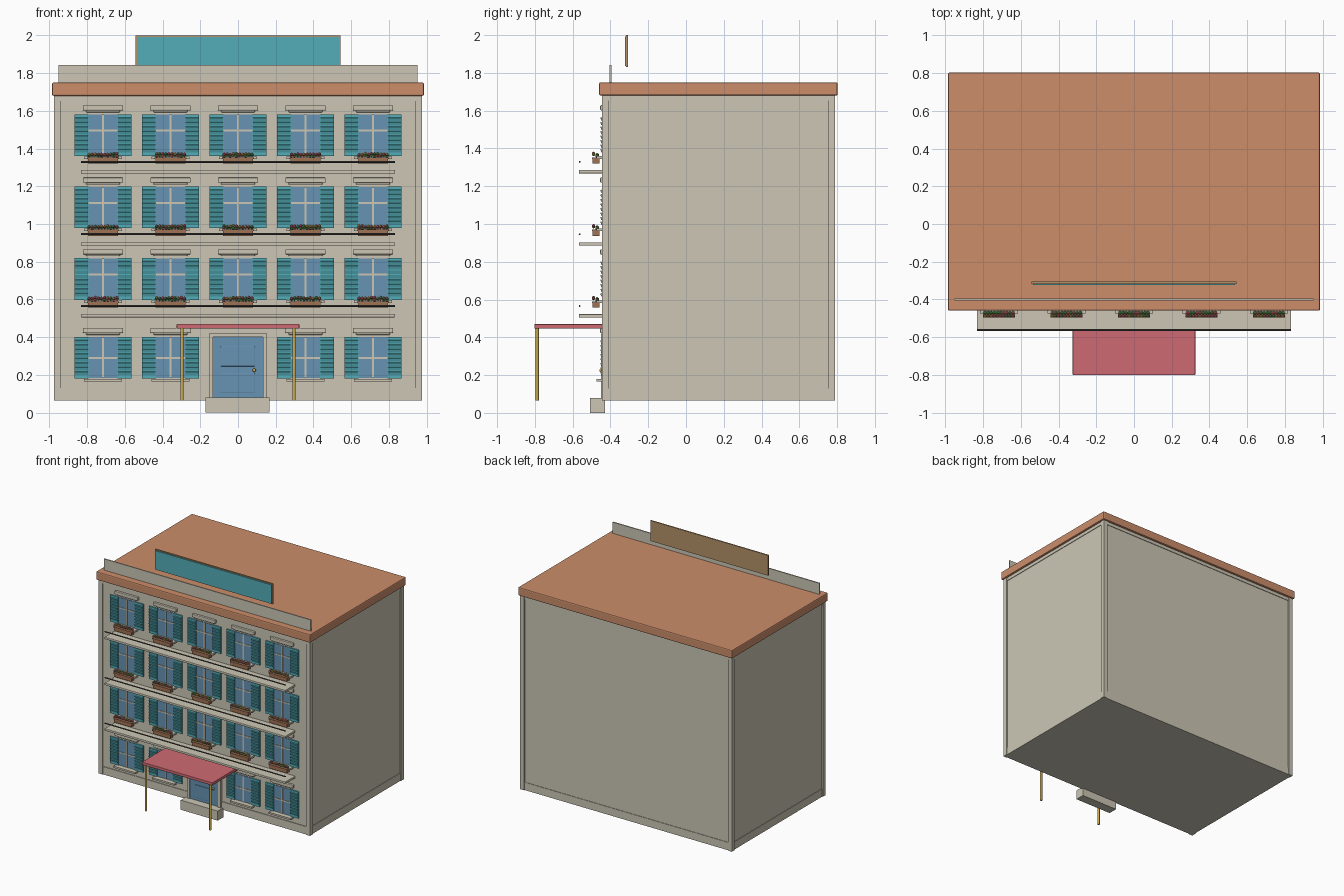
import bpy, bmesh, math, random
from mathutils import Matrix, Vector

if "Cube" in bpy.data.objects:
    bpy.data.objects.remove(bpy.data.objects["Cube"])

random.seed(4)


def mat(name, r, g, b):
    m = bpy.data.materials.new(name)
    lin = [((c / 255 + 0.055) / 1.055) ** 2.4 for c in (r, g, b)]
    m.diffuse_color = (*lin, 1)
    m.use_nodes = True
    m.node_tree.nodes["Principled BSDF"].inputs["Base Color"].default_value = m.diffuse_color
    return m


CREAM = mat("cream plaster", 204, 198, 181)
TERRA = mat("terracotta", 204, 141, 107)
TEAL = mat("teal paint", 84, 174, 184)
BLUE = mat("blue glass", 103, 147, 180)
RED = mat("rose red", 206, 106, 114)
GOLD = mat("gold", 200, 170, 78)
WOOD = mat("brown wood", 160, 114, 84)
TAN = mat("tan board", 180, 146, 105)
LEAF = mat("leaf green", 96, 150, 84)
IRON = mat("dark iron", 84, 78, 76)


def finish(name, bm, mats, bevel=0, smooth=False):
    me = bpy.data.meshes.new(name)
    bm.to_mesh(me)
    bm.free()
    for m in mats:
        me.materials.append(m)
    ob = bpy.data.objects.new(name, me)
    bpy.context.collection.objects.link(ob)
    if smooth:
        for p in me.polygons:
            p.use_smooth = True
    if bevel:
        mod = ob.modifiers.new("bevel", "BEVEL")
        mod.width, mod.segments = bevel, 2
    return ob


def add_box(bm, x0, x1, y0, y1, z0, z1, tilt=0):
    c = Vector(((x0 + x1) / 2, (y0 + y1) / 2, (z0 + z1) / 2))
    m = Matrix.Translation(c) @ Matrix.Rotation(tilt, 4, "X")
    m = m @ Matrix.Diagonal((x1 - x0, y1 - y0, z1 - z0, 1))
    bmesh.ops.create_cube(bm, size=1, matrix=m)


def boxes(name, material, items, bevel=0):
    bm = bmesh.new()
    for b in items:
        add_box(bm, *b)
    return finish(name, bm, [material], bevel)


FRONT = -0.435                       # main wall plane
COLS = [-0.716, -0.358, 0, 0.358, 0.716]
UPPER = [0.60, 0.98, 1.363]          # window bottoms of the upper floors
H = 0.217                            # window height

# Main block, corner strips, plinth and top band
boxes("walls", CREAM, [(-0.965, 0.965, FRONT, 0.78, 0.066, 1.69)])
boxes("corner_strips", CREAM,
      [(min(s * 0.938, s * 0.975), max(s * 0.938, s * 0.975), y, y + 0.037, 0.065, 1.685)
       for s in (-1, 1) for y in (-0.445, 0.753)])
boxes("plinth", CREAM,
      [(-0.969, -0.155, -0.44, 0.784, 0.065, 0.13), (0.155, 0.969, -0.44, 0.784, 0.065, 0.13),
       (-0.155, 0.155, -0.43, 0.784, 0.065, 0.13)])
boxes("top_band", CREAM, [(-0.97, 0.97, -0.441, 0.785, 1.653, 1.685)])

# Roof slab, parapet and rooftop sign
boxes("roof_slab", TERRA, [(-0.987, 0.987, -0.46, 0.803, 1.68, 1.75)], 0.008)
boxes("parapet", CREAM, [(-0.953, 0.953, -0.405, -0.395, 1.745, 1.843)])
boxes("sign_board", TAN, [(-0.543, 0.543, -0.317, -0.306, 1.83, 2.0)])
boxes("sign_panel", TEAL, [(-0.537, 0.537, -0.324, -0.316, 1.836, 1.992)])

# Windows, shutters, lintels and sills
glass, bars, backs, slats, lintels, sills = [], [], [], [], [], []
for z in [0.183] + UPPER:
    for x in COLS:
        if x == 0 and z < 0.5:
            continue
        glass.append((x - 0.078, x + 0.078, -0.439, FRONT + 0.002, z, z + H))
        bar_z = z + 0.132 if z > 0.5 else z + 0.107
        bars += [(x - 0.006, x + 0.006, -0.444, -0.436, z, z + H),
                 (x - 0.078, x + 0.078, -0.443, -0.436, bar_z - 0.005, bar_z + 0.005)]
        for s in (-1, 1):
            c = x + s * 0.114
            backs.append((c - 0.038, c + 0.038, -0.446, FRONT + 0.002, z - 0.002, z + H + 0.002))
            for k in range(8):
                zk = z + 0.025 + k * 0.024
                slats.append((c - 0.034, c + 0.034, -0.451, -0.444, zk - 0.009, zk + 0.009, 0.35))
        t = z + H
        lintels += [(x - 0.107, x + 0.107, -0.454, FRONT + 0.002, t + 0.022, t + 0.049),
                    (x - 0.09, x + 0.09, -0.446, FRONT + 0.002, t + 0.012, t + 0.022)]
        sills.append((x - 0.1, x + 0.1, -0.475, FRONT + 0.002, z - 0.018, z - 0.004))
boxes("window_glass", BLUE, glass)
boxes("window_bars", CREAM, bars)
boxes("shutter_panels", TEAL, backs)
boxes("shutter_slats", TEAL, slats)
boxes("lintels", CREAM, lintels, 0.004)
boxes("sills", CREAM, sills)

# Balcony ledges and handrails
boxes("balcony_slabs", CREAM,
      [(-0.833, 0.833, -0.567, FRONT, z - 0.095, z - 0.077) for z in UPPER], 0.003)
bm = bmesh.new()
for z in UPPER:
    m = Matrix.Translation((0, -0.563, z - 0.034)) @ Matrix.Rotation(math.pi / 2, 4, "Y")
    bmesh.ops.create_cone(bm, cap_ends=True, segments=8, radius1=0.005, radius2=0.005,
                          depth=1.666, matrix=m)
finish("balcony_rails", bm, [IRON])

# Flower boxes with soil-line rim
boxes("flower_boxes", WOOD,
      [b for z in UPPER for x in COLS for b in
       ((x - 0.08, x + 0.08, -0.494, -0.458, z - 0.043, z - 0.012),
        (x - 0.085, x + 0.085, -0.497, -0.455, z - 0.018, z - 0.01))])

# Blossoms in front, leaves behind
bm = bmesh.new()
for z in UPPER:
    for x in COLS:
        for k in range(10):
            px = x - 0.074 + k * 0.0164
            for y, h, r, choices in ((-0.489, 0.008, 0.0095, (0, 0, 1, 2)),
                                     (-0.471, 0.0, 0.011, (2, 2, 0))):
                n = len(bm.faces)
                p = (px, y, z + h + random.uniform(-0.003, 0.003))
                bmesh.ops.create_icosphere(bm, subdivisions=1, radius=r,
                                           matrix=Matrix.Translation(p))
                bm.faces.ensure_lookup_table()
                i = random.choice(choices)
                for f in bm.faces[n:]:
                    f.material_index = i
finish("flowers", bm, [RED, GOLD, LEAF])

# Door surround, door with raised panels, knob and step
boxes("door_surround", CREAM,
      [(-0.155, -0.132, -0.449, FRONT + 0.002, 0.066, 0.42),
       (0.132, 0.155, -0.449, FRONT + 0.002, 0.066, 0.42),
       (-0.132, 0.132, -0.449, FRONT + 0.002, 0.402, 0.42)])
boxes("door", BLUE, [(-0.133, 0.133, -0.441, FRONT + 0.002, 0.07, 0.403)])
boxes("door_panels", BLUE, [(-0.093, 0.09, -0.447, -0.44, 0.245, 0.35),
                            (-0.093, 0.09, -0.447, -0.44, 0.105, 0.21)], 0.003)
bm = bmesh.new()
bmesh.ops.create_uvsphere(bm, u_segments=12, v_segments=8, radius=0.009,
                          matrix=Matrix.Translation((0.086, -0.45, 0.224)))
finish("door_knob", bm, [GOLD], smooth=True)
boxes("door_step", CREAM, [(-0.173, 0.168, -0.507, -0.428, 0.0, 0.08)])

# Entrance canopy and its posts
boxes("canopy", RED, [(-0.325, 0.325, -0.802, FRONT, 0.446, 0.47)], 0.003)
bm = bmesh.new()
for s in (-1, 1):
    bmesh.ops.create_cone(bm, cap_ends=True, segments=12, radius1=0.0085, radius2=0.0085,
                          depth=0.385, matrix=Matrix.Translation((s * 0.297, -0.788, 0.2575)))
finish("canopy_posts", bm, [GOLD])
